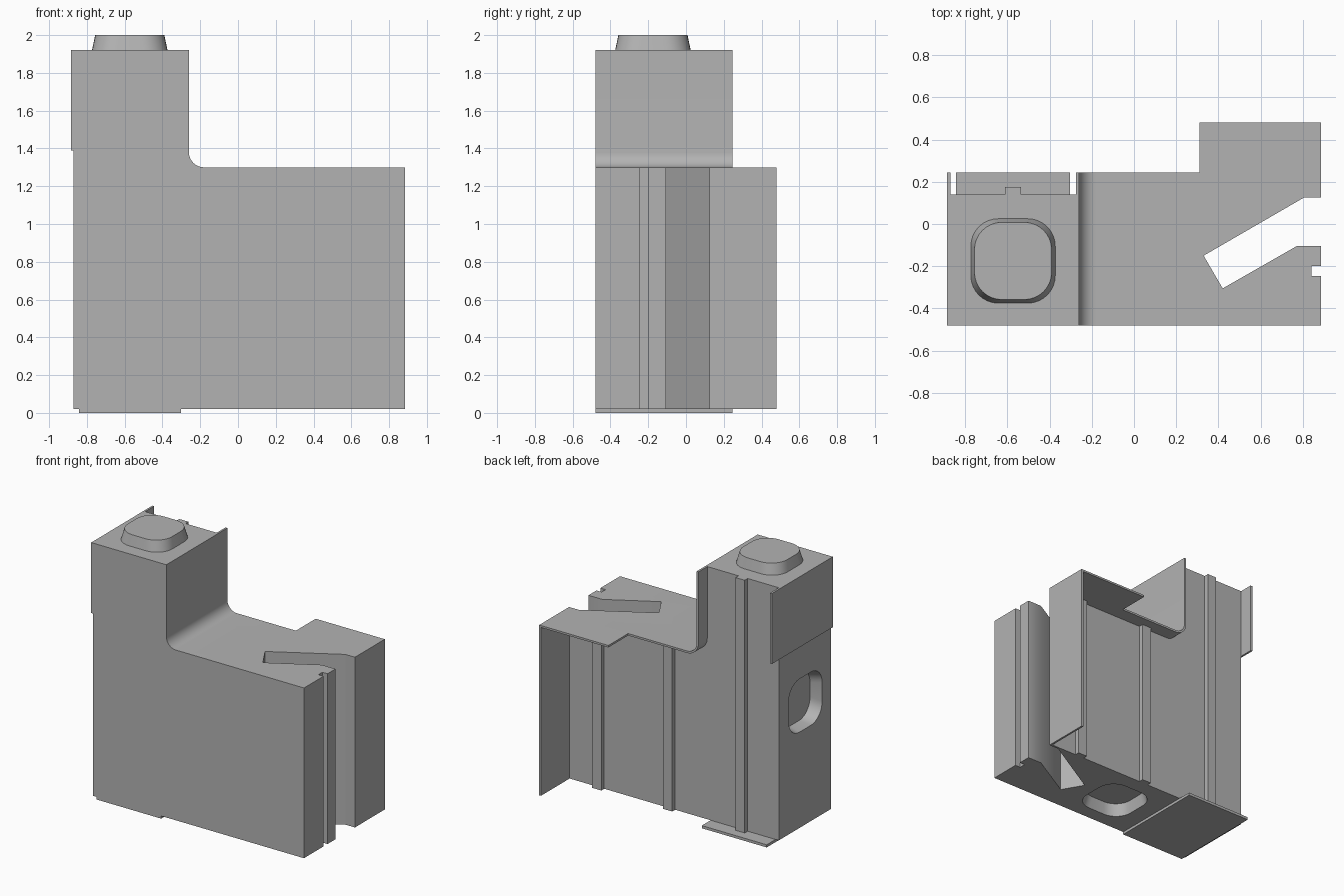
import bpy, bmesh, math
from mathutils import Vector, Matrix

if "Cube" in bpy.data.objects:
    bpy.data.objects.remove(bpy.data.objects["Cube"], do_unlink=True)

grey = bpy.data.materials.new("plain grey")
grey.use_nodes = True
grey.diffuse_color = (0.45, 0.45, 0.45, 1)
grey.node_tree.nodes["Principled BSDF"].inputs["Base Color"].default_value = grey.diffuse_color

FRONT, BACK, FLANGE_BACK, REAR = -0.48, 0.14, 0.245, 0.48
LEFT, RIGHT = -0.87, 0.885
BASE, DECK, TOP = 0.02, 1.30, 1.92
SKIN = 0.015
TOWER = -0.26


def finish(name, bm):
    bmesh.ops.recalc_face_normals(bm, faces=bm.faces)
    mesh = bpy.data.meshes.new(name)
    bm.to_mesh(mesh)
    bm.free()
    ob = bpy.data.objects.new(name, mesh)
    bpy.context.collection.objects.link(ob)
    mesh.materials.append(grey)
    return ob


def prism(name, points, offset):
    """Extrude a closed outline of 3D points along an offset."""
    bm = bmesh.new()
    face = bm.faces.new([bm.verts.new(p) for p in points])
    ext = bmesh.ops.extrude_face_region(bm, geom=[face])
    moved = [g for g in ext["geom"] if isinstance(g, bmesh.types.BMVert)]
    bmesh.ops.translate(bm, verts=moved, vec=Vector(offset))
    return finish(name, bm)


def side_prism(name, outline, y0, y1):
    return prism(name, [(x, y0, z) for x, z in outline], (0, y1 - y0, 0))


def plan_prism(name, outline, z0, z1):
    return prism(name, [(x, y, z0) for x, y in outline], (0, 0, z1 - z0))


def box(name, x0, x1, y0, y1, z0, z1):
    return plan_prism(name, [(x0, y0), (x1, y0), (x1, y1), (x0, y1)], z0, z1)


def rounded_square(half, radius, steps=8):
    pts = []
    for quarter in range(4):
        for i in range(steps + 1):
            a = math.pi / 2 * (quarter + i / steps)
            sx = 1 if quarter in (0, 3) else -1
            sy = 1 if quarter < 2 else -1
            pts.append((sx * (half - radius) + radius * math.cos(a),
                        sy * (half - radius) + radius * math.sin(a)))
    return pts


def peg(name, location, rotation, depth):
    """Tapered rounded square standing on its local z = 0."""
    bm = bmesh.new()
    rings = [[bm.verts.new((x, y, z)) for x, y in rounded_square(h, 0.13)]
             for h, z in ((0.2, 0), (0.183, depth))]
    low, high = rings
    n = len(low)
    bm.faces.new(low)
    bm.faces.new(high)
    for i in range(n):
        j = (i + 1) % n
        bm.faces.new((low[i], low[j], high[j], high[i]))
    bm.transform(Matrix.Translation(location) @ rotation)
    return finish(name, bm)


def cut(target, cutter):
    mod = target.modifiers.new("cut", 'BOOLEAN')
    mod.operation, mod.solver, mod.object = 'DIFFERENCE', 'EXACT', cutter
    bpy.context.view_layer.objects.active = target
    bpy.ops.object.modifier_apply(modifier=mod.name)
    bpy.data.objects.remove(cutter, do_unlink=True)


def fillet(radius, steps=10):
    """Inner curve from tower wall down to the deck."""
    cx, cz = TOWER + 0.08, DECK + 0.08
    return [(cx - radius * math.cos(a), cz - radius * math.sin(a))
            for a in (math.pi / 2 * i / steps for i in range(steps + 1))]


# Solid body with stepped, filleted profile
outer = [(TOWER, TOP)] + fillet(0.08) + [(RIGHT, DECK)]
body = side_prism("body", outer + [(RIGHT, BASE), (LEFT, BASE), (LEFT, TOP)], FRONT, BACK)

# Slanted slot and small groove through the right end
slot = [(1.0, -0.105), (0.77, -0.105), (0.42, -0.305), (0.33, -0.15), (0.805, 0.125), (1.0, 0.125)]
cut(body, plan_prism("slot_cutter", slot, -0.2, 1.6))
cut(body, box("groove_cutter", 0.842, 1.0, -0.247, -0.2, -0.2, 1.6))

# Sockets in the left side and underside
MID_Y = -0.175
cut(body, peg("side_socket_cutter", (LEFT - 0.001, MID_Y, 0.94), Matrix.Rotation(math.pi / 2, 4, 'Y'), 0.09))
cut(body, peg("base_socket_cutter", (0.03, MID_Y, BASE - 0.001), Matrix.Identity(4), 0.09))

# Stud on the tower
stud = peg("top_stud", (-0.573, MID_Y, TOP), Matrix.Identity(4), 0.08)

# Thin flange carrying the tower wall and deck past the back wall
inner = [(RIGHT, DECK - SKIN)] + fillet(0.08 + SKIN)[::-1] + [(TOWER - SKIN, TOP)]
flange = side_prism("deck_flange", outer + inner, BACK, FLANGE_BACK)
box("rear_deck", 0.31, RIGHT, FLANGE_BACK, REAR, DECK - SKIN, DECK)

# End panel, tower side panel and foot flap
box("end_panel", RIGHT - SKIN, RIGHT, BACK, REAR, BASE, DECK - SKIN)
box("tower_side_panel", LEFT - SKIN, LEFT, FRONT, FLANGE_BACK, 1.39, TOP)
box("foot_flap", -0.843, -0.303, FRONT, FLANGE_BACK, 0, BASE)

# Upright ribs on the back wall
for name, x, top in (("tower_rib", -0.573, TOP), ("middle_rib", 0.03, DECK - SKIN), ("end_rib", 0.62, DECK - SKIN)):
    box(name, x - 0.038, x + 0.038, BACK, BACK + 0.035, BASE, top)

# Smooth the curved parts only
bpy.ops.object.select_all(action='DESELECT')
for ob in (body, stud, flange):
    ob.select_set(True)
    bpy.context.view_layer.objects.active = ob
bpy.ops.object.shade_smooth_by_angle(angle=math.radians(30))
